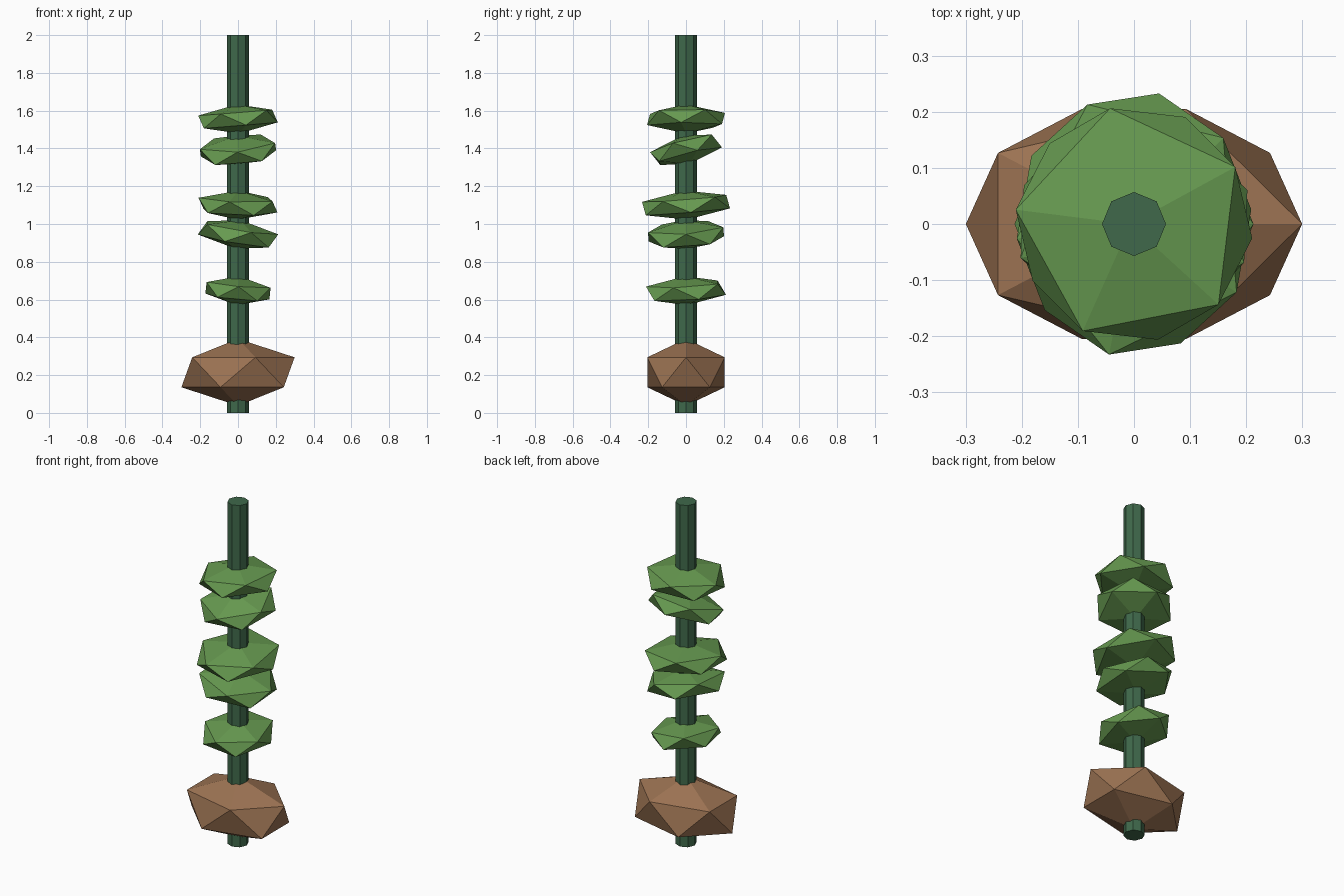
import bpy
from math import radians, asin
from mathutils import Matrix

cube = bpy.data.objects.get("Cube")
if cube:
    bpy.data.objects.remove(cube)


def material(name, rgb):
    mat = bpy.data.materials.new(name)
    mat.use_nodes = True
    mat.diffuse_color = (*rgb, 1)
    mat.node_tree.nodes["Principled BSDF"].inputs["Base Color"].default_value = (*rgb, 1)
    return mat


stem_green = material("stem green", (0.05, 0.14, 0.07))
leaf_green = material("leaf green", (0.133, 0.319, 0.08))
bulb_brown = material("bulb brown", (0.33, 0.17, 0.085))


def faceted_lump(name, mat, z, size, spin=0, slope=(0, 0)):
    """Flattened icosahedron, spun about z, then tilted by its slope along x and y."""
    bpy.ops.mesh.primitive_ico_sphere_add(subdivisions=1, radius=1)
    obj = bpy.context.object
    obj.name = name
    tilt = Matrix.Rotation(asin(slope[1]), 4, 'X') @ Matrix.Rotation(-asin(slope[0]), 4, 'Y')
    obj.data.transform(tilt @ Matrix.Diagonal((*size, 1)) @ Matrix.Rotation(radians(spin), 4, 'Z'))
    obj.location.z = z
    obj.data.materials.append(mat)


# Stem: eight-sided rod running the full height
bpy.ops.mesh.primitive_cylinder_add(vertices=8, radius=0.057, depth=2, location=(0, 0, 1))
stem = bpy.context.object
stem.name = "stem"
stem.data.materials.append(stem_green)

# Bulb around the foot of the stem
faceted_lump("bulb", bulb_brown, 0.215, (0.335, 0.241, 0.177))

# Leaf whorls, bottom to top: height, x and y radius, spin, slope
whorls = [
    (0.647, 0.20, 0.235, 54, (-0.09, 0.06)),
    (0.945, 0.235, 0.235, 0, (-0.16, 0.07)),
    (1.10, 0.236, 0.264, 41.5, (-0.03, 0.08)),
    (1.393, 0.235, 0.21, 54, (0.085, 0.245)),
    (1.556, 0.235, 0.235, 29, (0.08, 0.005)),
]
for i, (z, rx, ry, spin, slope) in enumerate(whorls, 1):
    faceted_lump(f"leaf_whorl_{i}", leaf_green, z, (rx, ry, 0.077), spin, slope)
